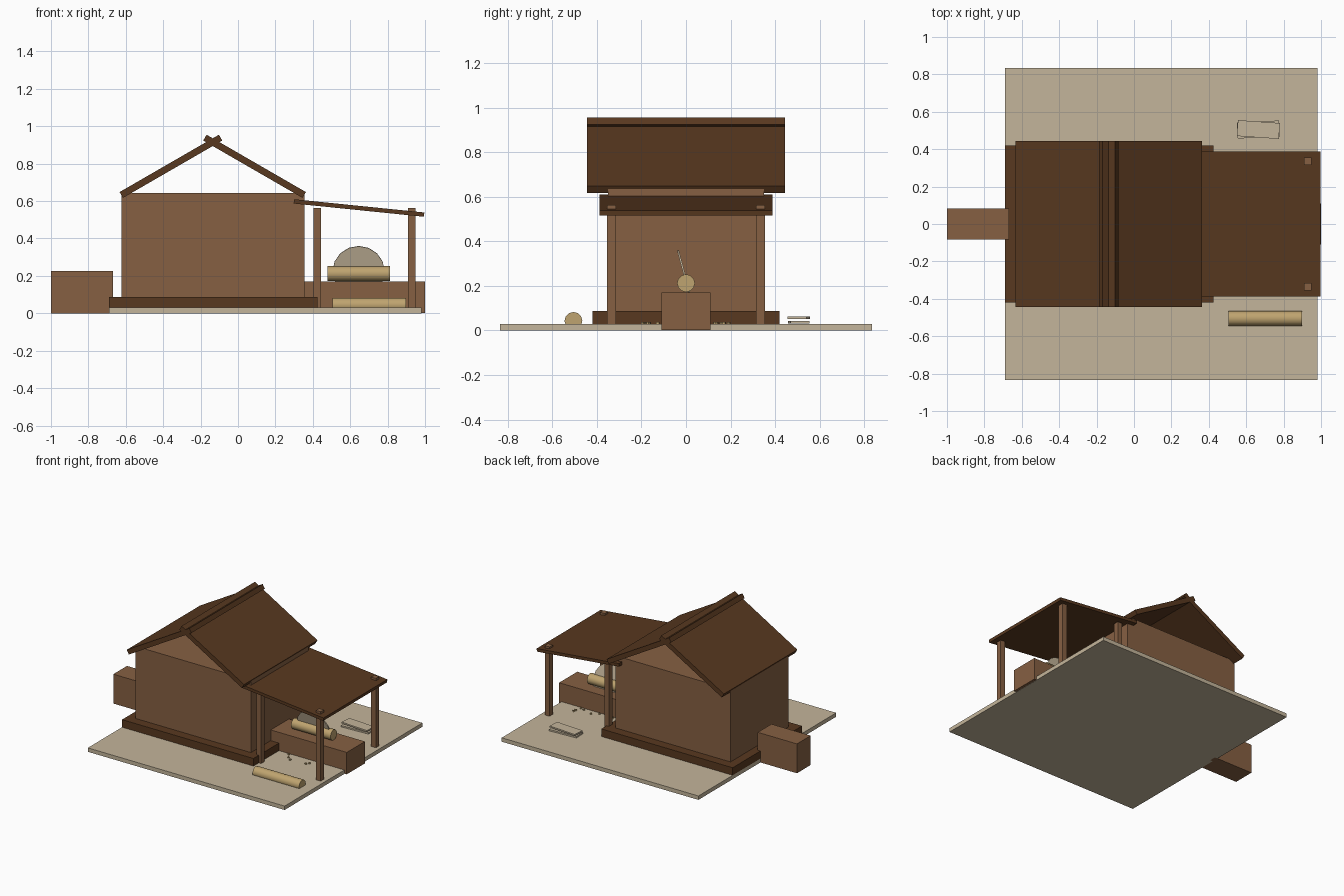
import bpy, math, random
from mathutils import Vector

cube = bpy.data.objects.get("Cube")
if cube:
    bpy.data.objects.remove(cube, do_unlink=True)


def material(name, rgb):
    m = bpy.data.materials.new(name)
    m.use_nodes = True
    colour = (*rgb, 1)
    m.diffuse_color = colour
    m.node_tree.nodes["Principled BSDF"].inputs["Base Color"].default_value = colour
    return m


dark_wood = material("dark wood", (0.098, 0.040, 0.014))
wood = material("brown wood", (0.238, 0.117, 0.055))
pale = material("pale sand", (0.55, 0.46, 0.325))
timber = material("tan timber", (0.52, 0.37, 0.16))


def box(name, centre, size, mat, rot=(0, 0, 0)):
    bpy.ops.mesh.primitive_cube_add(size=1, location=centre, rotation=rot)
    ob = bpy.context.object
    ob.name = name
    ob.scale = size
    ob.data.materials.append(mat)
    return ob


def span(name, low, high, mat):
    """Box between two opposite corners."""
    a, b = Vector(low), Vector(high)
    return box(name, (a + b) / 2, b - a, mat)


def cylinder(name, centre, radius, depth, sides, mat, rot):
    bpy.ops.mesh.primitive_cylinder_add(vertices=sides, radius=radius, depth=depth,
                                        location=centre, rotation=rot)
    ob = bpy.context.object
    ob.name = name
    ob.data.materials.append(mat)
    return ob


# Yard, footing, house walls and the side chest
span("ground", (-0.69, -0.835, 0), (0.98, 0.835, 0.03), pale)
span("foundation", (-0.69, -0.42, 0.002), (0.425, 0.42, 0.088), dark_wood)
span("house_walls", (-0.623, -0.35, 0.08), (0.355, 0.35, 0.642), wood)
span("side_chest", (-1, -0.083, 0), (-0.667, 0.083, 0.225), wood)

# Main roof: two slabs crossing at the ridge
for side, label in ((-1, "right"), (1, "left")):
    box("roof_" + label, (-0.135 + side * 0.2235, 0, 0.786), (0.613, 0.89, 0.036),
        dark_wood, (0, side * math.radians(30), 0))

# Lean-to roof on four posts
box("shelter_roof", (0.647, 0, 0.563), (0.70, 0.775, 0.023), dark_wood,
    (0, math.radians(5.8), 0))
for x, label in ((0.425, "inner"), (0.93, "outer")):
    for y, end in ((-0.335, "front"), (0.335, "back")):
        span(f"post_{label}_{end}", (x - 0.02, y - 0.02, 0.02),
             (x + 0.02, y + 0.02, 0.562), wood)

# Saw bench with blade and log
span("saw_bench", (0.32, -0.11, 0.002), (1, 0.11, 0.17), wood)
cylinder("saw_blade", (0.645, 0, 0.225), 0.139, 0.008, 16, pale,
         (math.radians(90 + 15), 0, 0))
for name, place, length in (("bench_log", (0.645, 0, 0.212), 0.335),
                            ("ground_log", (0.702, -0.505, 0.043), 0.395)):
    cylinder(name, place, 0.04, length, 12, timber, (0, math.pi / 2, 0))
    bpy.ops.object.shade_smooth_by_angle(angle=math.radians(40))

# Stacked planks
for i, turn in enumerate((3, -4, 0)):
    if i < 2:
        box(f"plank_{i + 1}", (0.665, 0.505, 0.036 + i * 0.02), (0.225, 0.085, 0.011),
            pale, (0, 0, math.radians(turn)))

# Sawdust chips beside the bench
random.seed(4)
for i in range(16):
    side = -1 if i % 2 else 1
    box(f"sawdust_{i + 1}", (random.uniform(0.46, 0.85), side * random.uniform(0.12, 0.21), 0.033),
        (0.012, 0.012, 0.012), timber, (0, 0, random.uniform(0, math.pi)))
